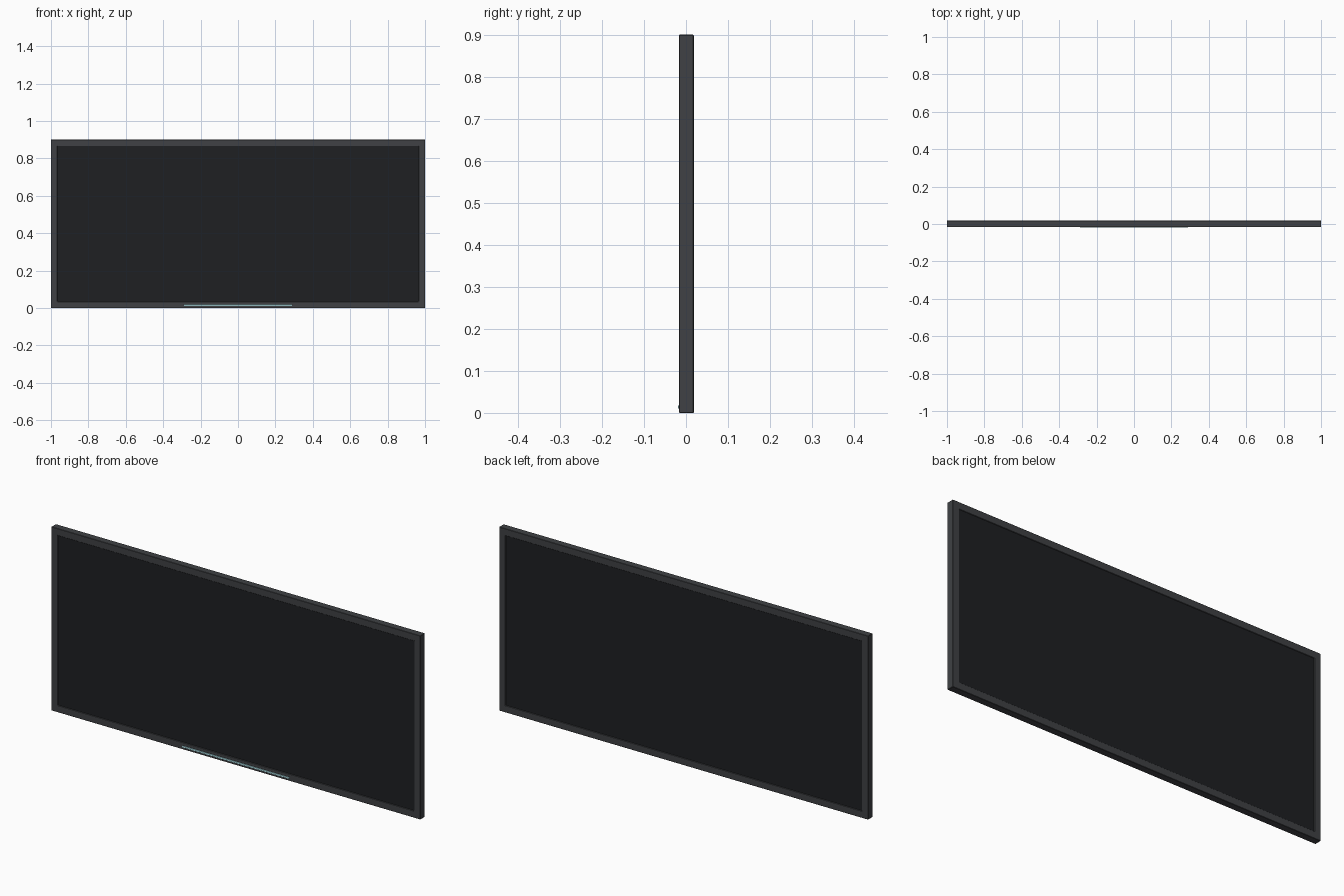
import bpy, bmesh

if "Cube" in bpy.data.objects:
    bpy.data.objects.remove(bpy.data.objects["Cube"])

W, H = 2.0, 0.9            # overall width and height
FRONT, BACK = -0.0165, 0.0185
RIM = 0.034                # frame width


def material(name, color):
    m = bpy.data.materials.new(name)
    m.diffuse_color = (*color, 1)
    m.use_nodes = True
    m.node_tree.nodes["Principled BSDF"].inputs["Base Color"].default_value = m.diffuse_color
    return m


def finish(bm, name, mat, bevel=0.0):
    bmesh.ops.recalc_face_normals(bm, faces=bm.faces)
    me = bpy.data.meshes.new(name)
    bm.to_mesh(me)
    bm.free()
    ob = bpy.data.objects.new(name, me)
    bpy.context.collection.objects.link(ob)
    me.materials.append(mat)
    if bevel:
        mod = ob.modifiers.new("soft_edges", 'BEVEL')
        mod.width = bevel
        mod.segments = 1
    return ob


def box(name, x, y, z, mat, bevel=0.0):
    bm = bmesh.new()
    bmesh.ops.create_cube(bm, size=1)
    for v in bm.verts:
        v.co = [lo + (c + 0.5) * (hi - lo) for c, (lo, hi) in zip(v.co, (x, y, z))]
    return finish(bm, name, mat, bevel)


dark_grey = material("frame_grey", (0.05, 0.053, 0.058))
black = material("screen_black", (0.013, 0.014, 0.016))
glow = material("light_teal", (0.45, 0.8, 0.85))

# Frame: rectangular ring swept through its four cross-section corners
bm = bmesh.new()
rings = []
for inset, y in ((0, FRONT), (0, BACK), (RIM, BACK), (RIM, FRONT)):
    x, lo, hi = W / 2 - inset, inset, H - inset
    rings.append([bm.verts.new((px, y, pz))
                  for px, pz in ((-x, lo), (x, lo), (x, hi), (-x, hi))])
for i in range(4):
    a, b = rings[i], rings[(i + 1) % 4]
    for j in range(4):
        k = (j + 1) % 4
        bm.faces.new((a[j], a[k], b[k], b[j]))
finish(bm, "frame", dark_grey, 0.0015)

# Screen and back panel, both slightly recessed inside the frame
inner_x = (-W / 2 + RIM, W / 2 - RIM)
inner_z = (RIM, H - RIM)
box("screen", inner_x, (FRONT + 0.003, 0), inner_z, black)
box("back_panel", inner_x, (0.001, BACK - 0.003), inner_z, black)

# Light strip on the lower front rim
box("light_strip", (-0.29, 0.29), (-0.0185, FRONT + 0.002), (0.010, 0.018), glow, 0.0008)
